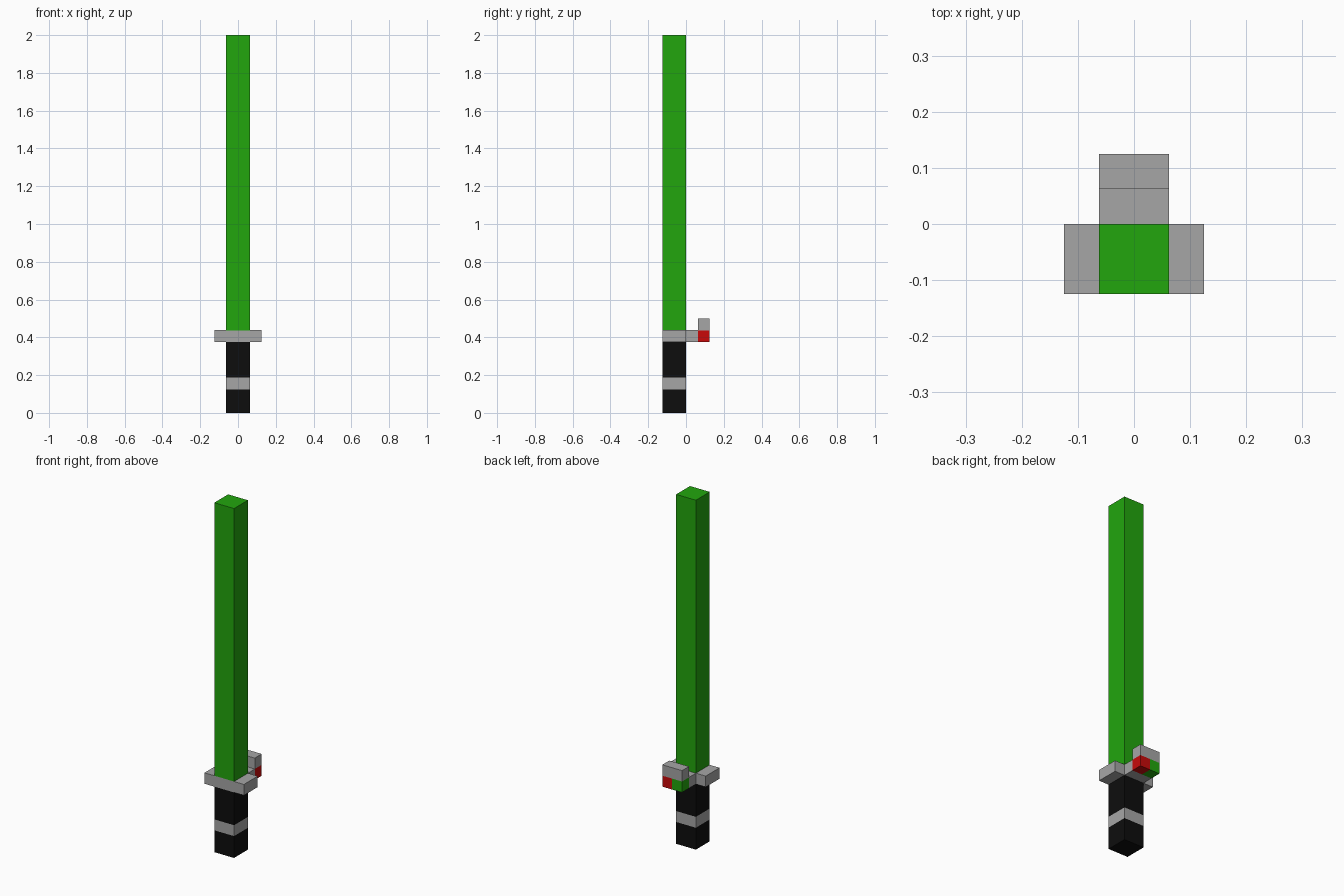
import bpy
import bmesh
from mathutils import Vector

default = bpy.data.objects.get("Cube")
if default:
    bpy.data.objects.remove(default, do_unlink=True)

U = 2 / 32  # one block of the grid the sword is built on


def material(name, rgb):
    mat = bpy.data.materials.new(name)
    mat.use_nodes = True
    mat.diffuse_color = (*rgb, 1)
    mat.node_tree.nodes["Principled BSDF"].inputs["Base Color"].default_value = (*rgb, 1)
    return mat


green = material("blade green", (0.016, 0.381, 0.004))
grey = material("metal grey", (0.381, 0.381, 0.381))
black = material("grip black", (0.004, 0.004, 0.004))
red = material("button red", (0.578, 0.003, 0.003))


def box(name, low, high, *mats, cuts=(), rule=None):
    """Box between two corners in blocks; cuts are heights, rule picks a material by height."""
    low, high = Vector(low) * U, Vector(high) * U
    bm = bmesh.new()
    bmesh.ops.create_cube(bm, size=1)
    for v in bm.verts:
        v.co = (low + high) / 2 + v.co * (high - low)
    for z in cuts:
        bmesh.ops.bisect_plane(bm, geom=bm.verts[:] + bm.edges[:] + bm.faces[:],
                               plane_co=(0, 0, z * U), plane_no=(0, 0, 1))
    if rule:
        for f in bm.faces:
            f.material_index = rule(f.calc_center_median().z / U)
    mesh = bpy.data.meshes.new(name)
    bm.to_mesh(mesh)
    bm.free()
    for mat in mats:
        mesh.materials.append(mat)
    obj = bpy.data.objects.new(name, mesh)
    bpy.context.collection.objects.link(obj)
    return obj


# Grip with a flush metal band
box("grip", (-1, -2, 0), (1, 0, 6), black, grey,
    cuts=(2, 3), rule=lambda z: 1 if 2 < z < 3 else 0)

# Blade and crossguard
box("blade", (-1, -2, 7), (1, 0, 32), green)
box("crossguard", (-2, -2, 6), (2, 0, 7), grey)

# Control box behind the guard: arm, cap and two coloured buttons
box("control_arm", (-1, 0, 6), (1, 1, 7), grey)
box("control_cap", (-1, 1, 7), (1, 2, 8), grey)
box("red_button", (0, 1, 6), (1, 2, 7), red)
box("green_button", (-1, 1, 6), (0, 2, 7), green)
